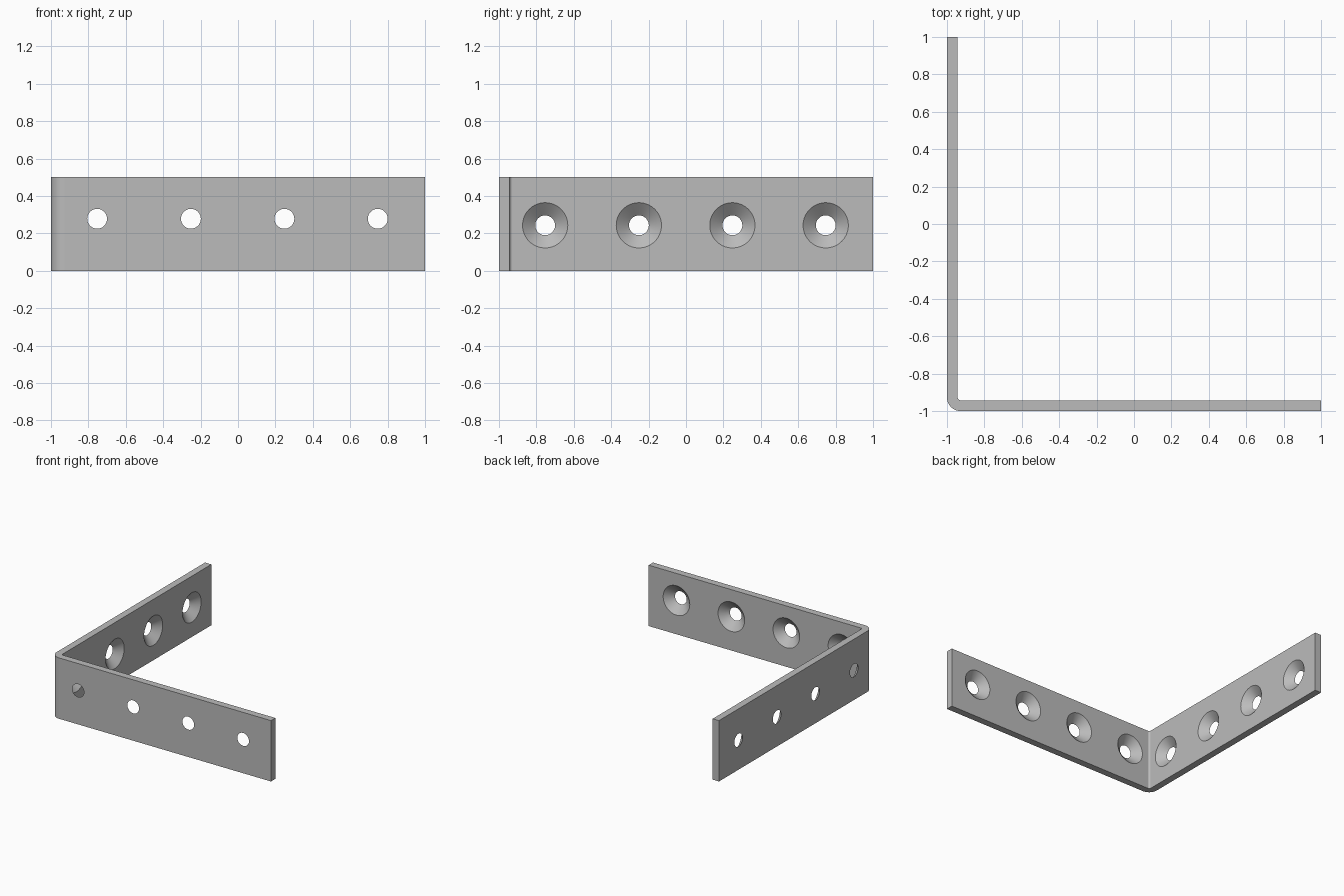
import bpy, bmesh, math
from mathutils import Matrix, Vector

if "Cube" in bpy.data.objects:
    bpy.data.objects.remove(bpy.data.objects["Cube"])

T, H = 0.057, 0.5               # plate thickness, height
R_IN, R_OUT = 0.016, 0.073      # bend radii
HOLES = (-0.753, -0.252, 0.248, 0.747)
HOLE_R, SINK_R = 0.053, 0.121

steel = bpy.data.materials.new("grey_steel")
steel.use_nodes = True
grey = (0.5, 0.5, 0.5, 1)
steel.diffuse_color = grey
steel.node_tree.nodes["Principled BSDF"].inputs["Base Color"].default_value = grey


def new_object(name, bm):
    bmesh.ops.recalc_face_normals(bm, faces=bm.faces)
    mesh = bpy.data.meshes.new(name)
    bm.to_mesh(mesh)
    bm.free()
    mesh.materials.append(steel)
    obj = bpy.data.objects.new(name, mesh)
    bpy.context.collection.objects.link(obj)
    return obj


def bend(radius, steps=12):
    """Quarter circle around the shared bend centre, from the -x to the -y side."""
    c = -1 + R_OUT
    angles = [math.pi * (1 + 0.5 * i / steps) for i in range(steps + 1)]
    return [(c + radius * math.cos(a), c + radius * math.sin(a)) for a in angles]


# Bent strip: L profile extruded upward
profile = [(-1, 1)] + bend(R_OUT) + [(1, -1), (1, T - 1)]
profile += bend(R_IN)[::-1] + [(T - 1, 1)]
bm = bmesh.new()
base = bm.faces.new([bm.verts.new((x, y, 0)) for x, y in profile])
top = bmesh.ops.extrude_face_region(bm, geom=[base])["geom"]
bmesh.ops.translate(bm, vec=(0, 0, H),
                    verts=[v for v in top if isinstance(v, bmesh.types.BMVert)])
bracket = new_object("corner_bracket", bm)

# Countersunk hole cutters: cones widening toward the inside of the bend
extra = 0.01
slope = (SINK_R - HOLE_R) / T
bm = bmesh.new()


def add_cone(centre, direction):
    turn = Vector(direction).to_track_quat('Z', 'Y').to_matrix().to_4x4()
    bmesh.ops.create_cone(bm, cap_ends=True, segments=64, depth=T + 2 * extra,
                          radius1=HOLE_R - slope * extra,
                          radius2=SINK_R + slope * extra,
                          matrix=Matrix.Translation(centre) @ turn)


for p in HOLES:
    add_cone((p, -1 + T / 2, 0.278), (0, 1, 0))
    add_cone((-1 + T / 2, p, 0.243), (1, 0, 0))
cutter = new_object("hole_cutter", bm)
cutter.hide_render = True

# Cut the holes, then discard the cutter
cut = bracket.modifiers.new("holes", 'BOOLEAN')
cut.operation, cut.solver, cut.object = 'DIFFERENCE', 'EXACT', cutter
bpy.ops.object.select_all(action='DESELECT')
bracket.select_set(True)
bpy.context.view_layer.objects.active = bracket
bpy.ops.object.modifier_apply(modifier="holes")
bpy.data.objects.remove(cutter)

# Smooth bend and cones, crisp edges, flat plates
bpy.ops.object.shade_smooth_by_angle(angle=math.radians(30))
weighted = bracket.modifiers.new("flat_plates", 'WEIGHTED_NORMAL')
weighted.keep_sharp = True
